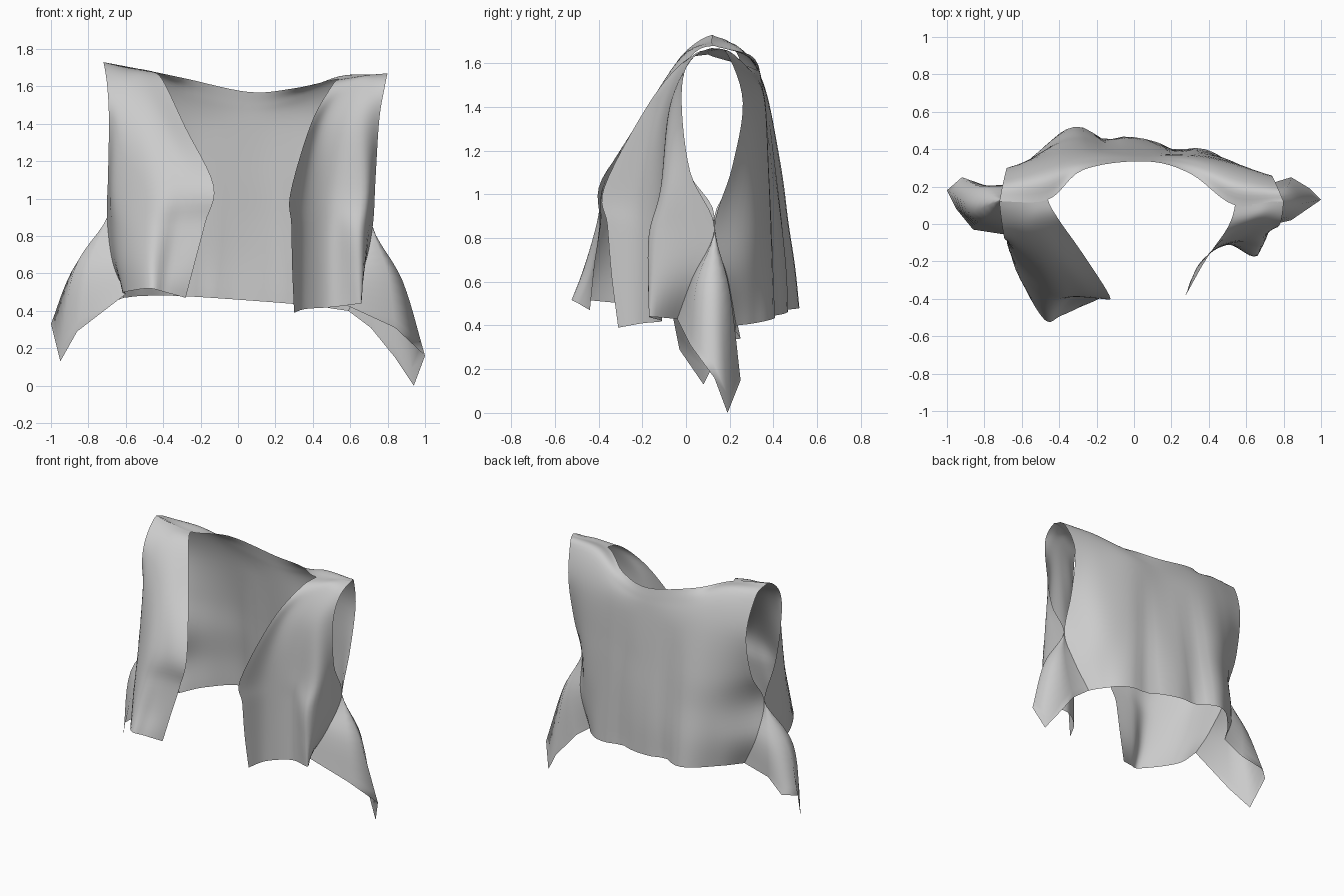
import bpy
from math import exp
from mathutils import Vector

STEPS = 6  # subdivisions per span


def spline(pts, steps=STEPS, skip=0):
    """Catmull-Rom curve through pts; 'skip' leading points only steer the tangent."""
    p = [Vector(q) for q in pts]
    p = [2 * p[0] - p[1]] + p + [2 * p[-1] - p[-2]]
    out = []
    for i in range(1 + skip, len(p) - 2):
        a, b, c, d = p[i - 1:i + 3]
        for k in range(steps):
            t = k / steps
            out.append(0.5 * (2 * b + (c - a) * t + (2 * a - 5 * b + 4 * c - d) * t ** 2
                              + (3 * b - a - 3 * c + d) * t ** 3))
    return out + [p[-2]]


def cloth(name, rows, skip=0, angular=False, folds=()):
    """Smooth sheet lofted through rows of guide points (top to hem)."""
    lines = [[Vector(q) for q in r] if angular else spline(r) for r in rows]
    cols = [spline(c, skip=skip) for c in zip(*lines)]
    n = len(cols[0])
    verts = [v.copy() for c in cols for v in c]
    # extra folds that deepen towards the hem: (x, width, depth)
    for v in verts:
        s = max(0, min(1, (1.4 - v.z) / .9))
        v.y += s * sum(d * exp(-((v.x - x) / w) ** 2) for x, w, d in folds)
    faces = [(i * n + j, i * n + j + 1, (i + 1) * n + j + 1, (i + 1) * n + j)
             for i in range(len(cols) - 1) for j in range(n - 1)]
    me = bpy.data.meshes.new(name)
    me.from_pydata(verts, [], faces)
    me.validate()
    for f in me.polygons:
        f.use_smooth = True
    ob = bpy.data.objects.new(name, me)
    bpy.context.collection.objects.link(ob)
    return ob


def side_tail(name, back_arm, front_arm, underarm, mid, hem):
    """Gusset fanning out from the underarm point to a pointed hem."""
    a, b, n = Vector(back_arm), Vector(front_arm), len(mid)
    guide = [a.lerp(b, i / (n - 1)) for i in range(n)]
    cloth(name, [guide, [underarm] * n, mid, hem], skip=1, angular=True)


def over_shoulder(rows, y, z):
    """Row behind the shoulder seam, so the front panel rolls over it smoothly."""
    return [[(p[0], y, z) for p in rows[0]]] + rows


# shared underarm points
UL, UR = (-.70, .13, .9), (.72, .13, .85)

# back panel with neckline
back = [
    [(-.72, .12, 1.73), (-.46, .13, 1.68), (-.27, .29, 1.64), (.06, .335, 1.57), (.3, .27, 1.59), (.54, .1, 1.64), (.8, .12, 1.67)],
    [(-.70, .22, 1.67), (-.47, .26, 1.66), (-.275, .33, 1.57), (.06, .35, 1.5), (.31, .32, 1.54), (.545, .22, 1.64), (.77, .19, 1.64)],
    [(-.68, .30, 1.42), (-.48, .35, 1.44), (-.28, .38, 1.42), (.06, .365, 1.4), (.32, .36, 1.42), (.55, .31, 1.44), (.735, .26, 1.42)],
    [(-.685, .25, 1.12), (-.5, .38, 1.1), (-.3, .44, 1.1), (.05, .4, 1.1), (.33, .38, 1.1), (.56, .32, 1.1), (.725, .21, 1.12)],
    [UL, (-.52, .36, .87), (-.31, .47, .87), (.04, .43, .87), (.34, .39, .87), (.57, .31, .86), UR],
    [(-.69, .2, .67), (-.53, .37, .67), (-.32, .5, .67), (.03, .45, .67), (.36, .395, .66), (.55, .31, .64), (.69, .19, .62)],
    [(-.61, .22, .47), (-.51, .37, .48), (-.32, .52, .48), (.0, .465, .46), (.38, .4, .43), (.52, .31, .41), (.59, .23, .4)],
]
cloth("back_panel", back, folds=[(-.16, .08, -.05), (.22, .08, -.035)])

# front panel on the -x side
front_l = [
    [(-.46, .13, 1.68), (-.52, .13, 1.69), (-.59, .125, 1.70), (-.66, .12, 1.715), (-.72, .12, 1.73)],
    [(-.40, .02, 1.63), (-.5, .0, 1.64), (-.57, -.02, 1.63), (-.64, -.03, 1.62), (-.70, -.04, 1.61)],
    [(-.28, -.15, 1.38), (-.40, -.18, 1.39), (-.51, -.17, 1.4), (-.63, -.13, 1.4), (-.69, -.08, 1.42)],
    [(-.13, -.385, 1.07), (-.29, -.37, 1.07), (-.46, -.34, 1.05), (-.65, -.17, 1.03), (-.695, -.0, 1.12)],
    [(-.175, -.395, .87), (-.32, -.39, .86), (-.47, -.40, .85), (-.645, -.2, .84), UL],
    [(-.23, -.42, .66), (-.36, -.43, .66), (-.48, -.46, .66), (-.63, -.25, .66), (-.67, .0, .66)],
    [(-.28, -.44, .47), (-.39, -.49, .5), (-.48, -.51, .52), (-.61, -.27, .5), (-.60, -.07, .49)],
]
cloth("front_panel_left", over_shoulder(front_l, .24, 1.66), skip=1)

# front panel on the +x side
front_r = [
    [(.54, .1, 1.64), (.61, .105, 1.65), (.68, .11, 1.66), (.74, .12, 1.665), (.8, .12, 1.67)],
    [(.5, -.02, 1.6), (.58, 0, 1.61), (.66, .02, 1.62), (.73, .02, 1.61), (.785, .01, 1.6)],
    [(.39, -.18, 1.4), (.45, -.11, 1.4), (.56, -.08, 1.4), (.67, -.07, 1.4), (.755, -.02, 1.42)],
    [(.28, -.375, 1.03), (.36, -.2, 1.03), (.5, -.11, 1.03), (.68, -.11, 1.03), (.735, .02, 1.1)],
    [(.285, -.36, .86), (.36, -.2, .84), (.5, -.11, .84), (.665, -.16, .82), UR],
    [(.29, -.34, .62), (.36, -.2, .62), (.5, -.11, .62), (.66, -.17, .6), (.67, .03, .62)],
    [(.30, -.31, .39), (.36, -.2, .41), (.5, -.11, .42), (.66, -.17, .44), (.58, -.04, .43)],
]
cloth("front_panel_right", over_shoulder(front_r, .22, 1.64), skip=1)

# draped side tails
side_tail("side_tail_left", back[3][0], front_l[3][-1], UL,
          [(-.69, .2, .67), (-.77, .2, .65), (-.84, .19, .62), (-.89, .13, .61), (-.88, .06, .61), (-.8, .02, .63), (-.67, 0, .66)],
          [(-.61, .22, .47), (-.78, .2, .41), (-.92, .25, .34), (-1, .18, .33), (-.95, .08, .13), (-.86, -.03, .29), (-.60, -.07, .49)])
side_tail("side_tail_right", back[3][-1], front_r[3][-1], UR,
          [(.69, .19, .62), (.76, .19, .59), (.82, .2, .56), (.86, .16, .54), (.88, .11, .56), (.8, .05, .6), (.67, .03, .62)],
          [(.59, .23, .4), (.71, .21, .31), (.84, .25, .15), (.94, .19, 0), (1, .13, .16), (.84, .02, .31), (.58, -.04, .43)])
